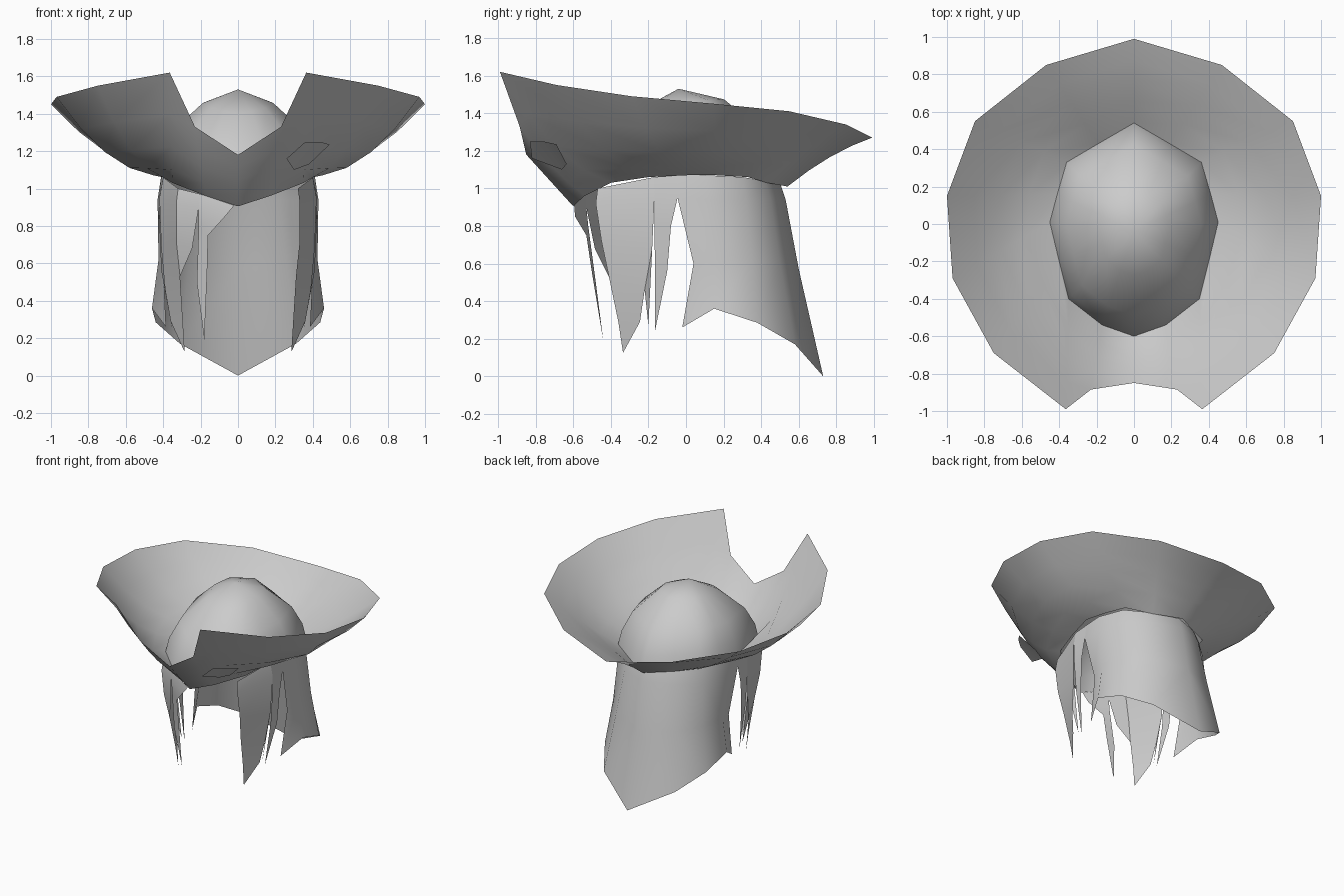
import bpy
import bmesh
from mathutils import Vector

cube = bpy.data.objects.get("Cube")
if cube:
    bpy.data.objects.remove(cube, do_unlink=True)

# One plain grey for everything
GREY = (0.6, 0.6, 0.6, 1.0)
grey = bpy.data.materials.new("plain grey")
grey.use_nodes = True
grey.diffuse_color = GREY
grey.node_tree.nodes["Principled BSDF"].inputs["Base Color"].default_value = GREY


def loft(name, rows, mirrored=False):
    """Skin a sheet between rows of points; repeated points collapse to a tip."""
    bm = bmesh.new()
    grid = [[bm.verts.new(p) for p in row] for row in rows]
    for upper, lower in zip(grid, grid[1:]):
        for j in range(len(upper) - 1):
            face = bm.faces.new((upper[j], upper[j + 1], lower[j + 1], lower[j]))
            face.smooth = True
    bmesh.ops.remove_doubles(bm, verts=bm.verts[:], dist=0.0005)
    mesh = bpy.data.meshes.new(name)
    bm.to_mesh(mesh)
    bm.free()
    mesh.materials.append(grey)
    obj = bpy.data.objects.new(name, mesh)
    bpy.context.collection.objects.link(obj)
    if mirrored:
        mod = obj.modifiers.new("mirror", "MIRROR")
        mod.merge_threshold = 0.001
    return obj


def strand(name, pairs, tip, mirrored=False):
    return loft(name, pairs + [(tip, tip)], mirrored)


# Half rings of the hat, from the middle of the back round to the front
head_ring = [Vector(p) for p in (
    (0, .54, 1.01), (.19, .43, 1.03), (.36, .33, 1.06), (.41, .16, 1.07), (.45, .01, 1.07),
    (.4, -.2, 1.06), (.35, -.4, 1.03), (.17, -.54, .96), (0, -.6, .905))]
brim_edge = [Vector(p) for p in (
    (0, .99, 1.27), (.47, .85, 1.34), (.85, .55, 1.41), (1, .15, 1.45), (.97, -.29, 1.49),
    (.75, -.69, 1.55), (.365, -.99, 1.62), (.23, -.885, 1.33), (0, -.85, 1.18))]
# How far each spoke of the brim bulges up or sags
bulge = (.4, .2, -.2, -.7, -.82, -.8, -.7, -.3, 0)

# Brim
brim_rows = []
for step in range(5):
    t = step / 4
    row = []
    for inner, outer, b in zip(head_ring, brim_edge, bulge):
        p = inner.lerp(outer, t)
        p.z += (outer.z - inner.z) * b * t * (1 - t)
        row.append(p)
    brim_rows.append(row)
loft("hat_brim", brim_rows, True)

# Crown: rings shrinking to a top point, a little fuller at the back
apex = Vector((0, -.04, 1.53))
crown_rows = []
for spread, drop in ((0, 0), (.42, .16), (.8, .5), (.95, .78), (1, 1)):
    row = []
    for rim in head_ring:
        p = apex.lerp(rim, spread)
        p.z = apex.z + (rim.z - apex.z) * drop + .2 * rim.y * spread * (1 - spread)
        row.append(p)
    crown_rows.append(row)
loft("hat_crown", crown_rows, True)

# Back sheet of hair, flaring to a point at the bottom
loft("back_hair", [
    [(0, .5, 1.03), (.2, .42, 1.04), (.35, .3, 1.06), (.41, .1, 1.07), (.4, -.05, 1.07)],
    [(0, .53, .94), (.22, .45, .94), (.37, .32, .94), (.43, .12, .94), (.42, -.045, .95)],
    [(0, .6, .57), (.26, .5, .6), (.39, .35, .62), (.425, .15, .62), (.4, .04, .6)],
    [(0, .73, 0), (.31, .58, .17), (.44, .38, .285), (.46, .15, .36), (.385, -.02, .26)],
], True)

# Side strands, joined along the top and split below
strand("side_lock", [
    ((.4, -.05, 1.07), (.4, -.17, 1.06)),
    ((.42, -.045, .95), (.42, -.168, .95)),
    ((.42, -.08, .8), (.415, -.168, .8)),
    ((.41, -.1, .56), (.4, -.165, .58))], (.35, -.165, .24), True)
strand("front_lock", [
    ((.4, -.17, 1.06), (.32, -.47, 1)),
    ((.42, -.168, .95), (.33, -.48, .92)),
    ((.41, -.18, .68), (.33, -.45, .72)),
    ((.39, -.22, .46), (.31, -.41, .53)),
    ((.36, -.245, .29), (.295, -.36, .29))], (.285, -.335, .125), True)
strand("thin_lock", [((.41, -.18, .68), (.39, -.22, .46))], (.35, -.2, .27), True)

# Loose fringe on one side only
strand("fringe_lock", [
    ((-.02, -.595, .91), (-.2, -.53, .97)),
    ((-.07, -.59, .85), (-.21, -.53, .9)),
    ((-.16, -.53, .75), (-.21, -.52, .8)),
    ((-.165, -.5, .55), (-.22, -.48, .5))], (-.18, -.44, .19))
strand("fringe_tuft", [
    ((-.2, -.53, .97), (-.32, -.47, 1)),
    ((-.21, -.53, .9), (-.33, -.48, .92)),
    ((-.245, -.485, .68), (-.33, -.45, .72))], (-.31, -.41, .53))

# Small patch on the upturned brim
loft("brim_patch", [
    [(.49, -.69, 1.235), (.44, -.76, 1.25), (.36, -.83, 1.25)],
    [(.38, -.635, 1.13), (.3, -.66, 1.1), (.26, -.82, 1.16)]])
